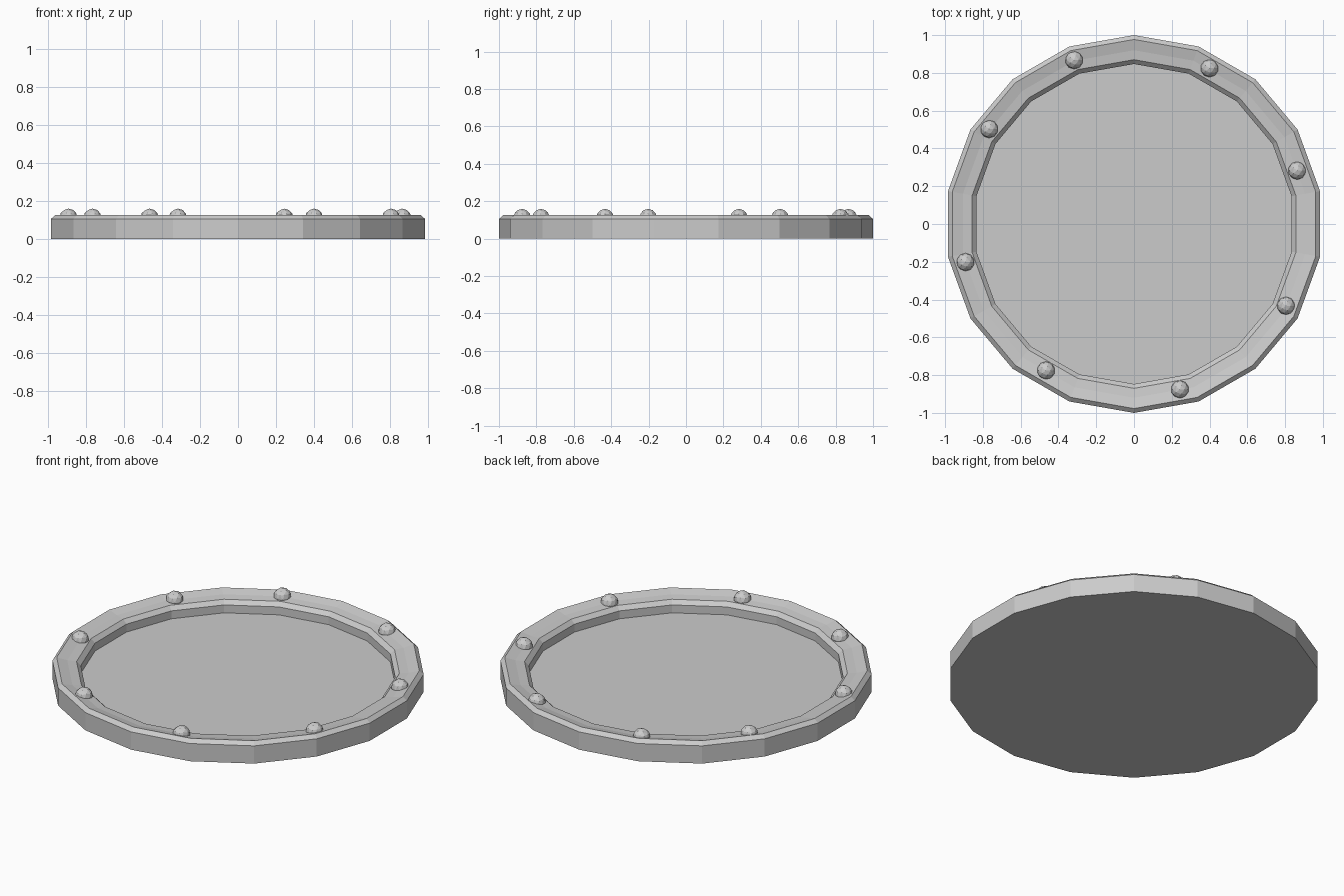
import bpy, bmesh, math

if "Cube" in bpy.data.objects:
    bpy.data.objects.remove(bpy.data.objects["Cube"])

SIDES = 18

def lathe(name, profile):
    """Spin (radius, z) points into a closed, capped solid with a vertex on the y axis."""
    bm = bmesh.new()
    rings = []
    for r, z in profile:
        rings.append([bm.verts.new((r * math.sin(2 * math.pi * i / SIDES),
                                    r * math.cos(2 * math.pi * i / SIDES), z))
                      for i in range(SIDES)])
    for a, b in zip(rings, rings[1:]):
        for i in range(SIDES):
            j = (i + 1) % SIDES
            bm.faces.new((a[i], a[j], b[j], b[i]))
    bm.faces.new(rings[0])
    bm.faces.new(rings[-1])
    bmesh.ops.recalc_face_normals(bm, faces=bm.faces)
    mesh = bpy.data.meshes.new(name)
    bm.to_mesh(mesh)
    bm.free()
    obj = bpy.data.objects.new(name, mesh)
    bpy.context.collection.objects.link(obj)
    return obj

# Dish: outer wall, chamfer, slightly sunken rim, inner chamfer, wall and floor
lathe("dish", [(1.0, 0), (1.0, 0.105), (0.977, 0.125), (0.92, 0.111),
               (0.87, 0.105), (0.847, 0.082), (0.847, 0.035)])

# Studs around the rim, a little unevenly spaced
studs = [(0.40, 0.825), (-0.317, 0.868), (-0.767, 0.503), (-0.893, -0.202),
         (-0.466, -0.776), (0.243, -0.876), (0.805, -0.433), (0.864, 0.283)]
for x, y in studs:
    bpy.ops.mesh.primitive_ico_sphere_add(subdivisions=2, radius=0.048,
                                          location=(x, y, 0.111))
    bpy.context.object.name = "rim_stud"
